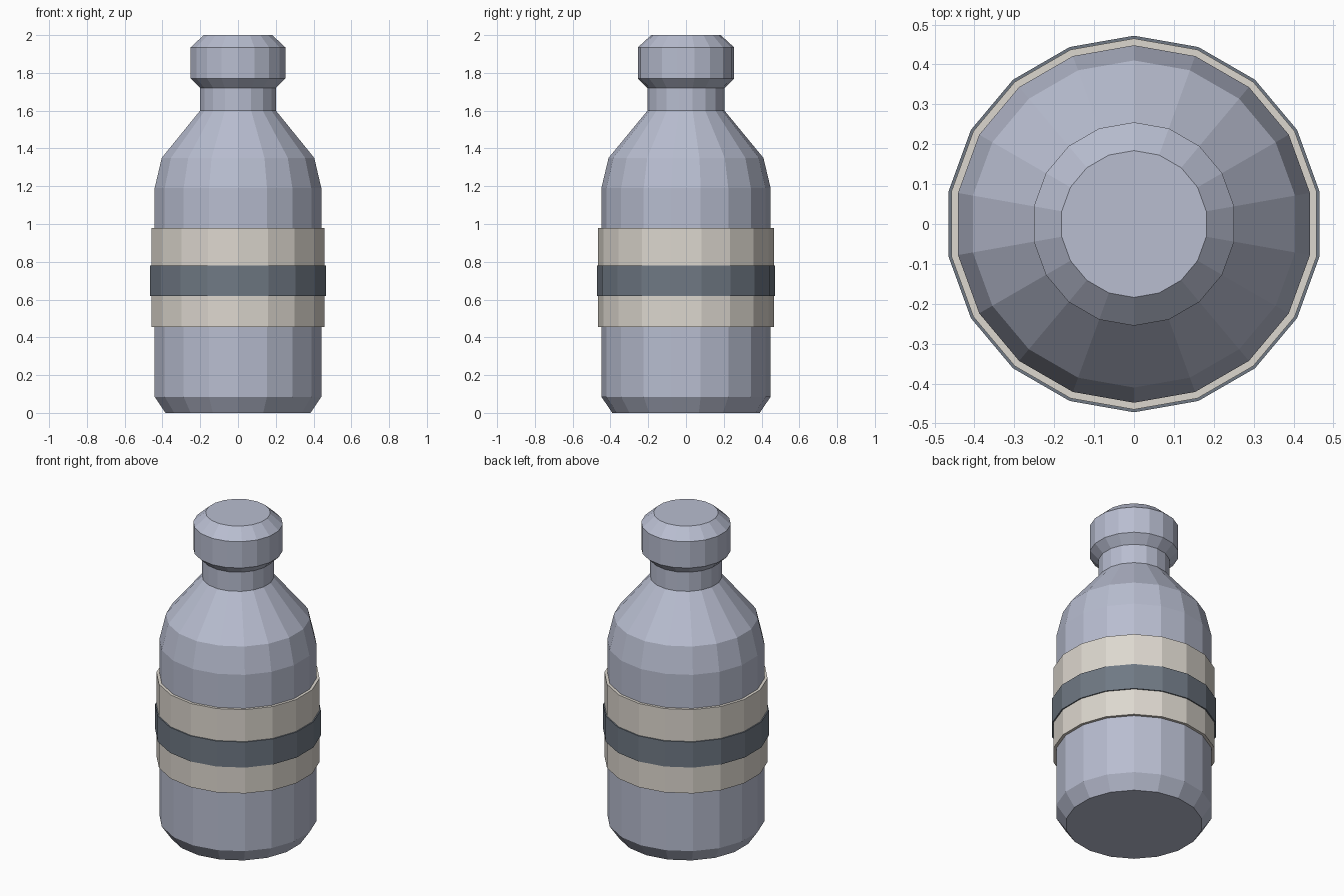
import bpy
import bmesh
from math import sin, cos, tau

SIDES = 18

cube = bpy.data.objects.get("Cube")
if cube:
    bpy.data.objects.remove(cube, do_unlink=True)


def material(name, rgb):
    mat = bpy.data.materials.new(name)
    mat.use_nodes = True
    mat.diffuse_color = (*rgb, 1)
    mat.node_tree.nodes["Principled BSDF"].inputs["Base Color"].default_value = (*rgb, 1)
    return mat


def lathe(name, profile, mat, closed=False):
    """Revolve (radius, height) points; cap the ends, or close into a ring."""
    bm = bmesh.new()
    angles = [tau * i / SIDES for i in range(SIDES)]
    rings = [[bm.verts.new((r * sin(a), r * cos(a), z)) for a in angles]
             for r, z in profile]
    pairs = list(zip(rings, rings[1:]))
    if closed:
        pairs.append((rings[-1], rings[0]))
    else:
        bm.faces.new(rings[0])
        bm.faces.new(rings[-1])
    for low, high in pairs:
        for i in range(SIDES):
            j = (i + 1) % SIDES
            bm.faces.new((low[i], low[j], high[j], high[i]))
    bmesh.ops.recalc_face_normals(bm, faces=bm.faces)
    mesh = bpy.data.meshes.new(name)
    bm.to_mesh(mesh)
    bm.free()
    mesh.materials.append(mat)
    obj = bpy.data.objects.new(name, mesh)
    bpy.context.collection.objects.link(obj)
    return obj


def band(name, inner, outer, low, high, mat):
    return lathe(name, [(inner, low), (outer, low), (outer, high), (inner, high)],
                 mat, closed=True)


blue_grey = material("pale blue grey", (0.48, 0.51, 0.63))
cream = material("cream", (0.72, 0.68, 0.62))
slate = material("dark slate", (0.16, 0.19, 0.23))

# Bottle with chamfered base, sloping shoulder, neck and chamfered cap
lathe("bottle", [(0.39, 0), (0.448, 0.085), (0.448, 1.19), (0.41, 1.35),
                 (0.204, 1.6), (0.204, 1.72), (0.255, 1.77),
                 (0.255, 1.935), (0.184, 2)], blue_grey)

# Label wrap and its raised stripe
band("label", 0.44, 0.465, 0.455, 0.98, cream)
band("label_stripe", 0.455, 0.472, 0.62, 0.78, slate)
